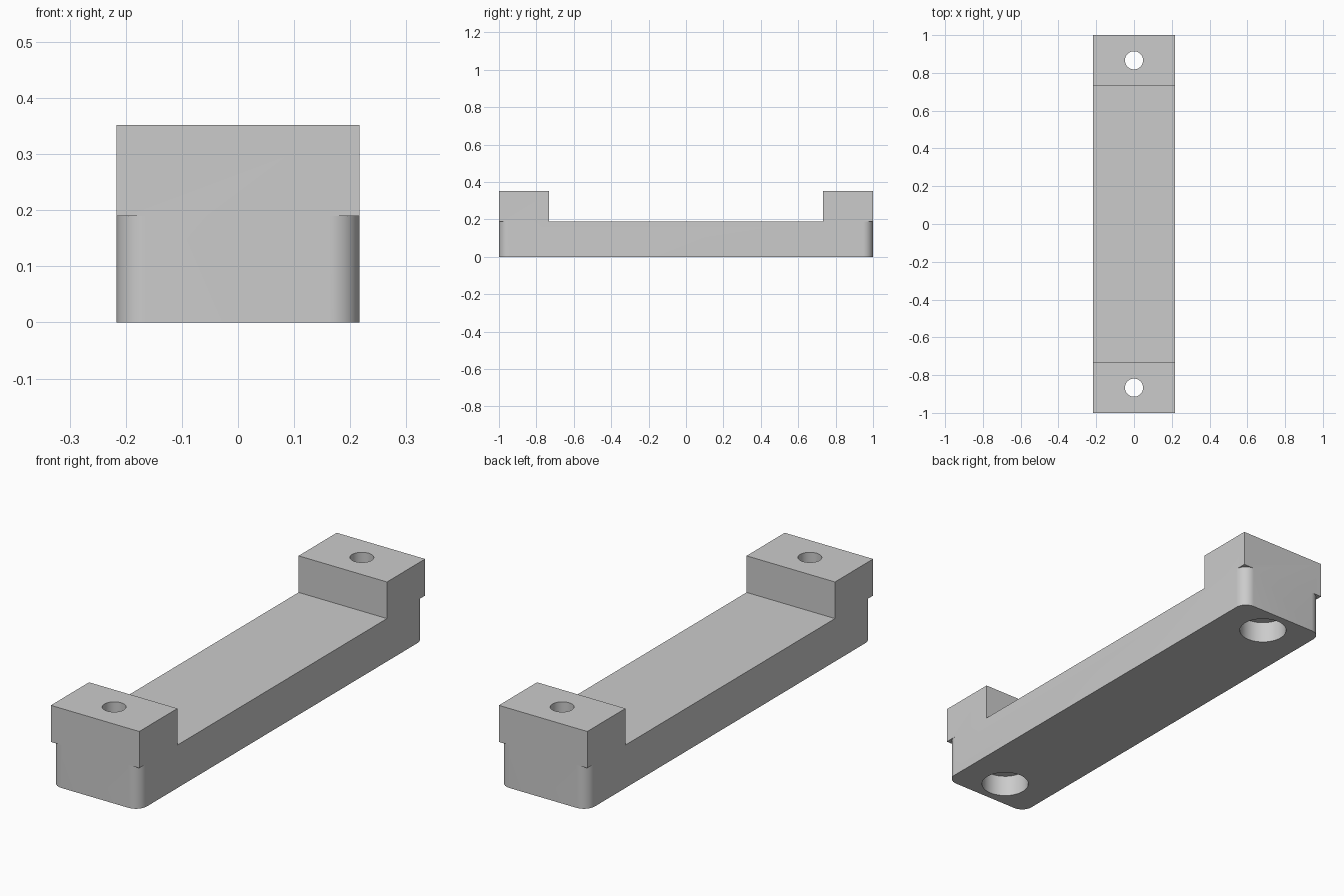
import bpy, bmesh
from math import radians
from mathutils import Matrix, Vector

cube = bpy.data.objects.get("Cube")
if cube:
    bpy.data.objects.remove(cube, do_unlink=True)

WIDTH, LENGTH = 0.433, 2.0
BAR_TOP, BLOCK_TOP = 0.19, 0.352
BLOCK_LEN = 0.267
CORNER_R = 0.053
BORE_R, RECESS_R, RECESS_DEPTH = 0.048, 0.1, 0.096
CENTRE_Y = (LENGTH - BLOCK_LEN) / 2

grey = bpy.data.materials.new("light grey")
grey.use_nodes = True
grey.diffuse_color = (0.6, 0.6, 0.6, 1)
grey.node_tree.nodes["Principled BSDF"].inputs["Base Color"].default_value = (0.6, 0.6, 0.6, 1)


def finish(name, bm):
    mesh = bpy.data.meshes.new(name)
    bmesh.ops.recalc_face_normals(bm, faces=bm.faces)
    bm.to_mesh(mesh)
    bm.free()
    mesh.materials.append(grey)
    obj = bpy.data.objects.new(name, mesh)
    bpy.context.collection.objects.link(obj)
    return obj


def box(name, size, centre, corner=0):
    """Box with optionally rounded upright corners."""
    bm = bmesh.new()
    bmesh.ops.create_cube(bm, size=1, matrix=Matrix.Translation(centre) @ Matrix.Diagonal((*size, 1)))
    if corner:
        upright = [e for e in bm.edges
                   if abs(e.verts[0].co.z - e.verts[1].co.z) > size[2] / 2]
        bmesh.ops.bevel(bm, geom=upright, offset=corner, segments=12, profile=0.5, affect='EDGES')
    return finish(name, bm)


def drill(name, radius, y, bottom, top):
    bm = bmesh.new()
    bmesh.ops.create_cone(bm, cap_ends=True, segments=48, radius1=radius, radius2=radius,
                          depth=top - bottom,
                          matrix=Matrix.Translation((0, y, (top + bottom) / 2)))
    return finish(name, bm)


def combine(target, tool, operation):
    """Apply one boolean and discard the helper."""
    tool.hide_render = True
    mod = target.modifiers.new(operation.lower(), 'BOOLEAN')
    mod.operation, mod.solver, mod.object = operation, 'EXACT', tool
    bpy.context.view_layer.objects.active = target
    bpy.ops.object.modifier_apply(modifier=mod.name)
    bpy.data.objects.remove(tool, do_unlink=True)


# Long bar with rounded corners
bracket = box("mounting_bracket", (WIDTH, LENGTH, BAR_TOP), Vector((0, 0, BAR_TOP / 2)), CORNER_R)

# Square end blocks, screw bores and recesses underneath
for side, y in (("front", -CENTRE_Y), ("back", CENTRE_Y)):
    block = box(side + "_block", (WIDTH, BLOCK_LEN, BLOCK_TOP - BAR_TOP),
                Vector((0, y, (BLOCK_TOP + BAR_TOP) / 2)))
    combine(bracket, block, 'UNION')
    combine(bracket, drill(side + "_bore", BORE_R, y, -0.1, 0.5), 'DIFFERENCE')
    combine(bracket, drill(side + "_recess", RECESS_R, y, -0.1, RECESS_DEPTH), 'DIFFERENCE')

# Smooth the round surfaces, keep the edges crisp
bpy.ops.object.select_all(action='DESELECT')
bracket.select_set(True)
bpy.context.view_layer.objects.active = bracket
bpy.ops.object.shade_smooth_by_angle(angle=radians(30))
